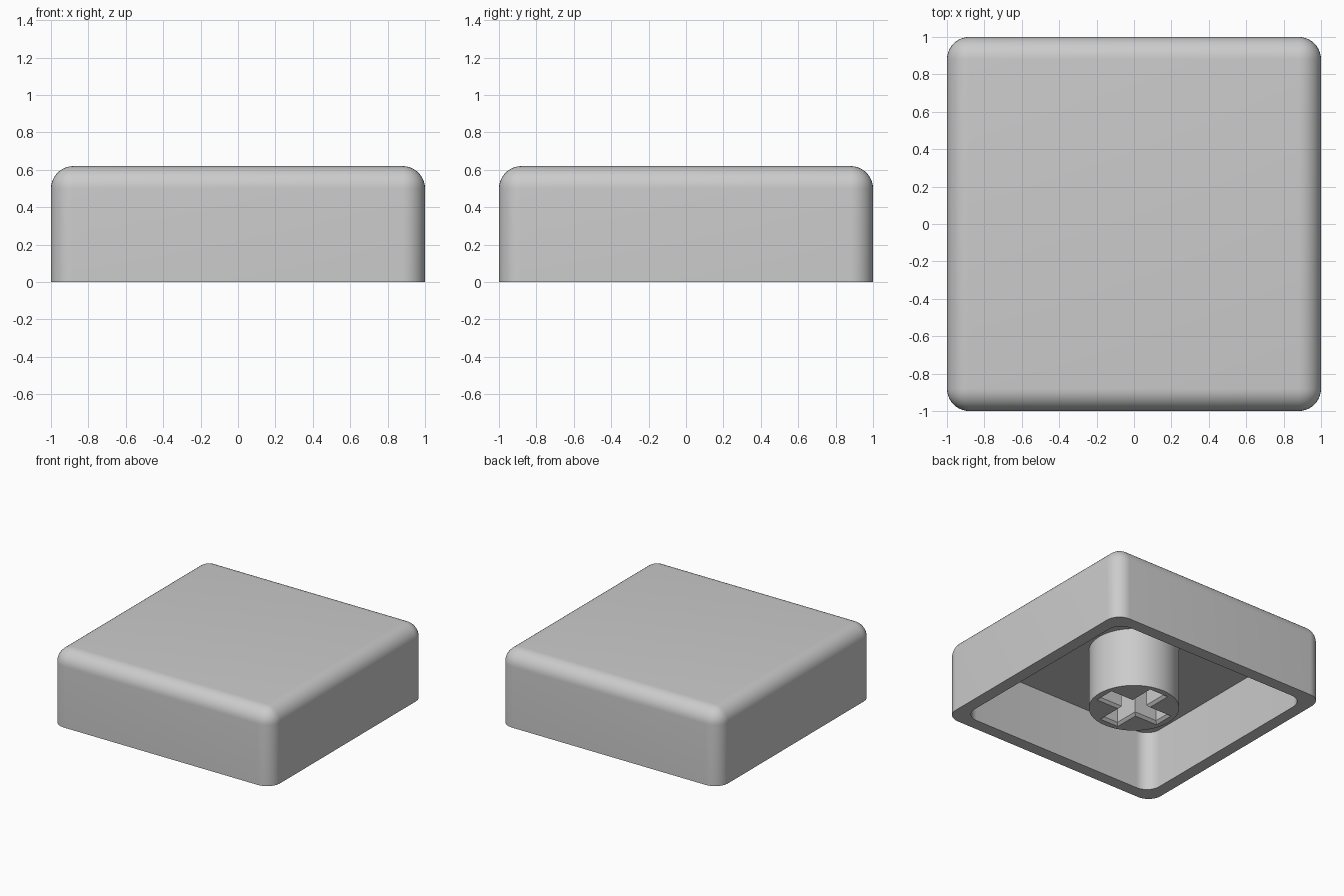
import bpy, bmesh, math

if "Cube" in bpy.data.objects:
    bpy.data.objects.remove(bpy.data.objects["Cube"], do_unlink=True)

# Single plain grey plastic
grey = bpy.data.materials.new("grey_plastic")
grey.use_nodes = True
COLOR = (0.6, 0.6, 0.6, 1)
grey.diffuse_color = COLOR
grey.node_tree.nodes["Principled BSDF"].inputs["Base Color"].default_value = COLOR

HEIGHT, CEILING = 0.62, 0.49
RADIUS, WALL = 0.12, 0.1
STEM_RADIUS = 0.338


def make_object(name, bm):
    bmesh.ops.recalc_face_normals(bm, faces=bm.faces)
    mesh = bpy.data.meshes.new(name)
    bm.to_mesh(mesh)
    bm.free()
    mesh.materials.append(grey)
    obj = bpy.data.objects.new(name, mesh)
    bpy.context.collection.objects.link(obj)
    return obj


def rounded_box(name, half, z0, z1, radius, round_top):
    """Square box with rounded upright edges and optionally a rounded top."""
    bm = bmesh.new()
    bmesh.ops.create_cube(bm, size=1)
    for v in bm.verts:
        v.co = (v.co.x * 2 * half, v.co.y * 2 * half, z1 if v.co.z > 0 else z0)
    edges = []
    for e in bm.edges:
        a, b = (v.co.z for v in e.verts)
        upright = abs(a - b) > 0.01
        if upright or (round_top and min(a, b) > z0):
            edges.append(e)
    bmesh.ops.bevel(bm, geom=edges, offset=radius, segments=10, profile=0.5,
                    affect='EDGES')
    return make_object(name, bm)


def cross_loop(bm, length, width, z):
    """Ring of vertices outlining a plus sign."""
    ring = []
    for k in range(4):
        c, s = round(math.cos(k * math.pi / 2)), round(math.sin(k * math.pi / 2))
        for x, y in ((length, -width), (length, width), (width, width)):
            ring.append(bm.verts.new((c * x - s * y, s * x + c * y, z)))
    return ring


def cross_cutter(name, length, width, lead_in, depth):
    """Plus-shaped plug, widening at its mouth."""
    bm = bmesh.new()
    flare = 2 * lead_in
    rings = [cross_loop(bm, length + flare, width + flare, -lead_in),
             cross_loop(bm, length, width, lead_in),
             cross_loop(bm, length, width, depth)]
    for lower, upper in zip(rings, rings[1:]):
        for i in range(len(lower)):
            j = (i + 1) % len(lower)
            bm.faces.new((lower[i], lower[j], upper[j], upper[i]))
    bm.faces.new(rings[0])
    bm.faces.new(rings[-1])
    return make_object(name, bm)


def cut(obj, cutter):
    mod = obj.modifiers.new("cut", 'BOOLEAN')
    mod.operation, mod.solver, mod.object = 'DIFFERENCE', 'EXACT', cutter
    bpy.ops.object.select_all(action='DESELECT')
    obj.select_set(True)
    bpy.context.view_layer.objects.active = obj
    bpy.ops.object.modifier_apply(modifier=mod.name)
    bpy.data.objects.remove(cutter, do_unlink=True)
    bpy.ops.object.shade_smooth_by_angle(angle=math.radians(30))


# Hollow cap shell, open underneath
shell = rounded_box("cap_shell", 1, 0, HEIGHT, RADIUS, True)
cut(shell, rounded_box("cavity_cutter", 1 - WALL, -0.1, CEILING, RADIUS, False))

# Round mounting stem with a cross-shaped socket
bm = bmesh.new()
stem_top = CEILING + 0.01
bmesh.ops.create_cone(bm, cap_ends=True, segments=64, radius1=STEM_RADIUS,
                      radius2=STEM_RADIUS, depth=stem_top)
bmesh.ops.translate(bm, verts=bm.verts, vec=(0, 0, stem_top / 2))
stem = make_object("mounting_stem", bm)
cut(stem, cross_cutter("socket_cutter", 0.27, 0.065, 0.02, 0.4))
